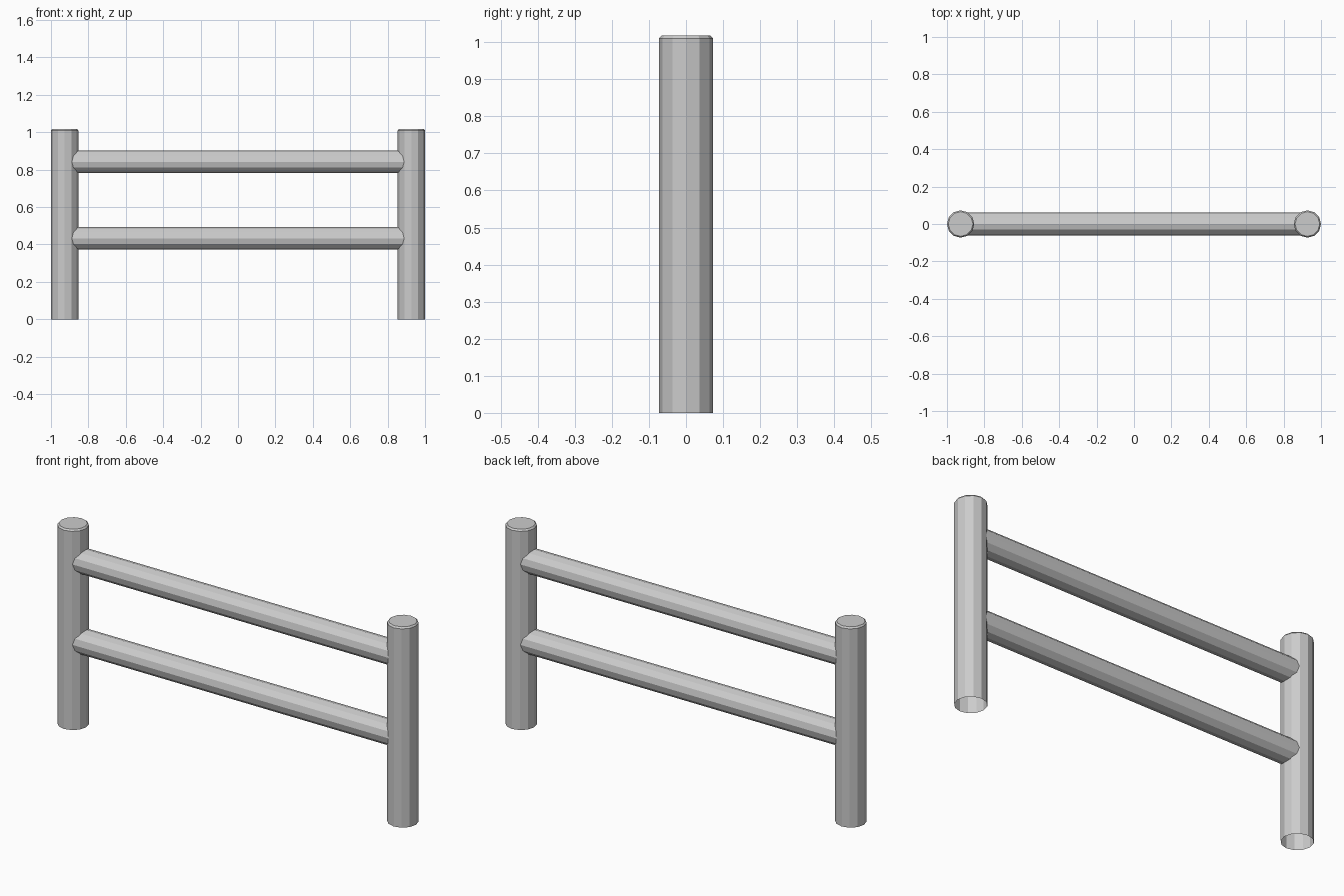
import bpy, bmesh, math
from mathutils import Matrix

if "Cube" in bpy.data.objects:
    bpy.data.objects.remove(bpy.data.objects["Cube"])

SIDES = 12

def lathe(name, profile, matrix, cap_end=False):
    """Low-poly tube from (radius, height) rings, open at the start."""
    bm = bmesh.new()
    rings = [[bm.verts.new((r * math.cos(2 * math.pi * i / SIDES),
                            r * math.sin(2 * math.pi * i / SIDES), z))
              for i in range(SIDES)] for r, z in profile]
    for a, b in zip(rings, rings[1:]):
        for i in range(SIDES):
            j = (i + 1) % SIDES
            bm.faces.new((a[i], a[j], b[j], b[i]))
    if cap_end:
        bm.faces.new(rings[-1])
    mesh = bpy.data.meshes.new(name)
    bm.to_mesh(mesh)
    bm.free()
    obj = bpy.data.objects.new(name, mesh)
    obj.matrix_world = matrix
    bpy.context.collection.objects.link(obj)

POST_X = 0.927

# Upright posts: chamfered top, open bottom
for side, x in (("left", -POST_X), ("right", POST_X)):
    lathe(side + "_post", [(0.073, 0), (0.073, 1.01), (0.066, 1.018)],
          Matrix.Translation((x, 0, 0)), cap_end=True)

# Horizontal rails, ending inside the posts
for label, z in (("lower", 0.433), ("upper", 0.842)):
    lathe(label + "_rail", [(0.061, -POST_X), (0.061, POST_X)],
          Matrix.Translation((0, 0, z)) @ Matrix.Rotation(math.pi / 2, 4, 'Y'))
